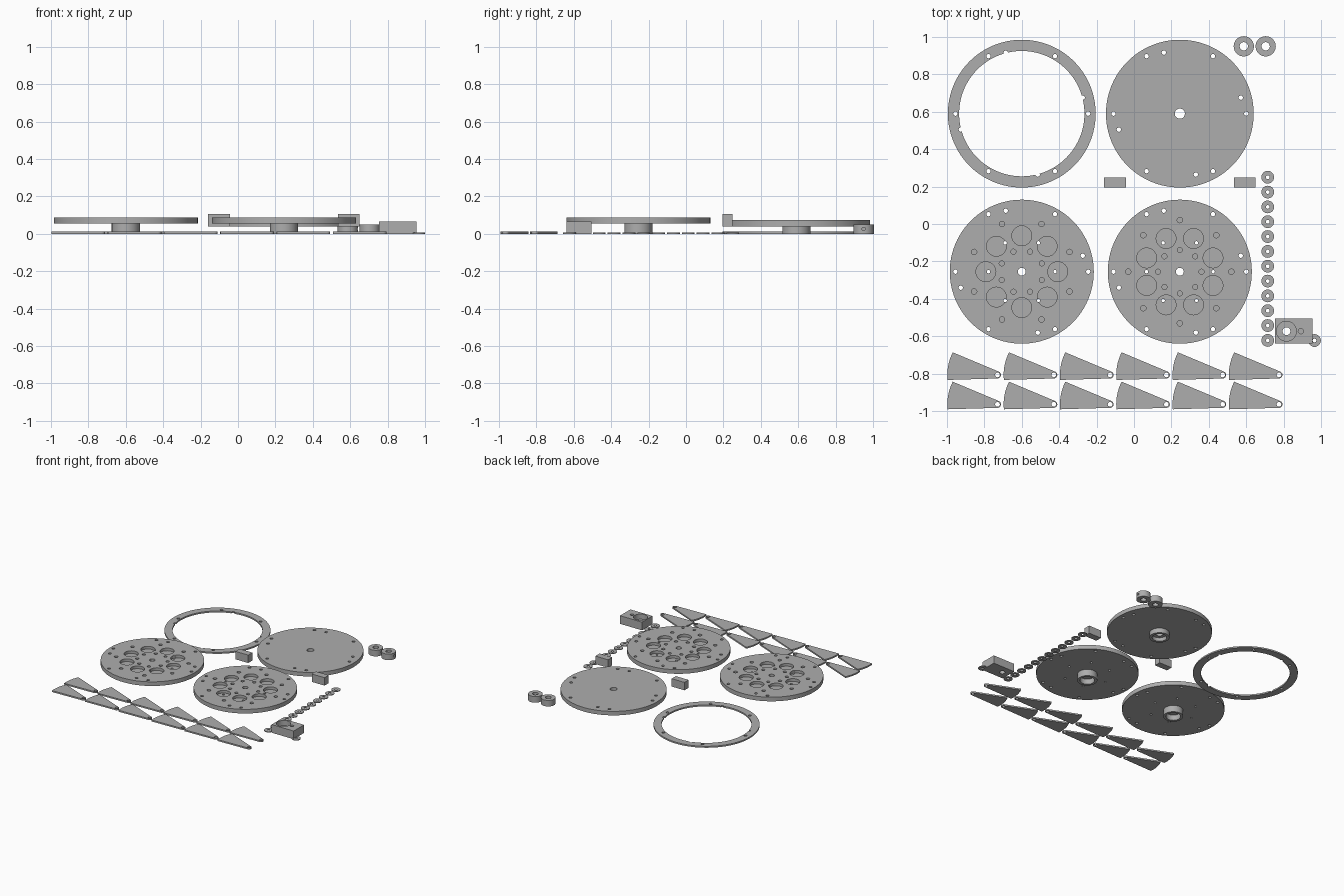
import bpy
import bmesh
from math import sin, cos, radians, tau

cube = bpy.data.objects.get("Cube")
if cube:
    bpy.data.objects.remove(cube, do_unlink=True)

grey = bpy.data.materials.new("plain grey")
grey.use_nodes = True
GREY = (0.42, 0.42, 0.42, 1)
grey.diffuse_color = GREY
grey.node_tree.nodes["Principled BSDF"].inputs["Base Color"].default_value = GREY


def finish(name, bm, loc=(0, 0, 0)):
    bmesh.ops.recalc_face_normals(bm, faces=bm.faces)
    mesh = bpy.data.meshes.new(name)
    bm.to_mesh(mesh)
    bm.free()
    mesh.materials.append(grey)
    obj = bpy.data.objects.new(name, mesh)
    obj.location = loc
    bpy.context.collection.objects.link(obj)
    return obj


def activate(obj):
    bpy.ops.object.select_all(action='DESELECT')
    obj.select_set(True)
    bpy.context.view_layer.objects.active = obj


def smooth(obj):
    activate(obj)
    bpy.ops.object.shade_smooth_by_angle(angle=radians(30))


def lathe(name, profile, loc, seg=96):
    """Spin a closed (radius, height) profile around z."""
    bm = bmesh.new()
    rings = [[bm.verts.new((r * cos(tau * i / seg), r * sin(tau * i / seg), z))
              for r, z in profile] for i in range(seg)]
    n = len(profile)
    for i in range(seg):
        a, b = rings[i], rings[(i + 1) % seg]
        for j in range(n):
            k = (j + 1) % n
            bm.faces.new((a[j], b[j], b[k], a[k]))
    return finish(name, bm, loc)


def washer(name, outer, inner, height, loc, seg=48):
    return lathe(name, [(inner, 0), (outer, 0), (outer, height), (inner, height)], loc, seg)


def extrude(name, points, height, loc):
    bm = bmesh.new()
    face = bm.faces.new([bm.verts.new((x, y, 0)) for x, y in points])
    top = bmesh.ops.extrude_face_region(bm, geom=[face])["geom"]
    bmesh.ops.translate(bm, vec=(0, 0, height),
                        verts=[v for v in top if isinstance(v, bmesh.types.BMVert)])
    return finish(name, bm, loc)


def circle(count, radius, start=0.0):
    """Evenly spaced points on a circle, start in degrees."""
    return [(radius * cos(radians(start) + tau * i / count),
             radius * sin(radians(start) + tau * i / count)) for i in range(count)]


def drill(obj, holes, low, high):
    """Cut vertical holes given as (x, y, radius) in the object's own space."""
    bm = bmesh.new()
    for x, y, r in holes:
        made = bmesh.ops.create_cone(bm, cap_ends=True, segments=32, radius1=r,
                                     radius2=r, depth=high - low)
        bmesh.ops.translate(bm, verts=made["verts"], vec=(x, y, (low + high) / 2))
    cut(obj, finish("cutter", bm, obj.location))


def cut(obj, cutter):
    cutter.hide_render = True
    mod = obj.modifiers.new("holes", 'BOOLEAN')
    mod.operation = 'DIFFERENCE'
    mod.solver = 'EXACT'
    mod.object = cutter
    activate(obj)
    bpy.ops.object.modifier_apply(modifier=mod.name)
    bpy.data.objects.remove(cutter, do_unlink=True)


def with_radius(points, r):
    return [(x, y, r) for x, y in points]


def rim_holes():
    return (with_radius(circle(6, 0.355), 0.0115)
            + with_radius(circle(4, 0.337, 14.7), 0.0115))


def hub_disc(name, radius, bottom, top, bore, loc):
    """Disc with a recessed hub underneath."""
    return lathe(name, [(bore, top), (radius, top), (radius, bottom), (0.075, bottom),
                        (0.075, 0), (0.055, 0), (0.055, bottom - 0.01),
                        (bore, bottom - 0.01)], loc)


# Flat clamping ring
ring = washer("clamping_ring", 0.395, 0.335, 0.012, (-0.6, 0.59, 0), 128)
drill(ring, rim_holes(), -0.02, 0.04)
smooth(ring)

# Plain cover disc
cover = hub_disc("cover_disc", 0.395, 0.04, 0.073, 0.027, (0.245, 0.59, 0))
drill(cover, rim_holes(), 0.02, 0.1)
smooth(cover)

# Two pocketed discs, their patterns turned half a step apart
for name, x, turn in (("left_pocket_disc", 0.245, 22.5), ("right_pocket_disc", -0.6, 0)):
    disc = hub_disc(name, 0.385, 0.054, 0.088, 0.021, (x, -0.255, 0))
    pockets = (with_radius(circle(8, 0.192, turn), 0.053)
               + with_radius(circle(8, 0.276, turn + 22.5), 0.0145)
               + with_radius(circle(8, 0.116, turn + 22.5), 0.0135))
    drill(disc, pockets, 0.066, 0.12)
    drill(disc, rim_holes() + with_radius(circle(6, 0.178), 0.009), 0.03, 0.12)
    smooth(disc)

# Shaft collars with a side screw hole
for i, x in enumerate((0.587, 0.704)):
    collar = washer(f"shaft_collar_{i + 1}", 0.054, 0.022, 0.05, (x, 0.95, 0))
    bm = bmesh.new()
    bmesh.ops.create_cone(bm, cap_ends=True, segments=20, radius1=0.009,
                          radius2=0.009, depth=0.06)
    screw = finish("cutter", bm, (x + 0.04, 0.95, 0.026))
    screw.rotation_euler.y = radians(90)
    bpy.context.view_layer.update()
    cut(collar, screw)
    smooth(collar)

# Row of thin washers plus one spare
spots = [(0.715, 0.25 - 0.0793 * i) for i in range(12)] + [(0.965, -0.623)]
for i, (x, y) in enumerate(spots):
    smooth(washer(f"thin_washer_{i + 1}", 0.034, 0.01, 0.006, (x, y, 0), 32))


def rectangle(w, d):
    return [(-w / 2, -d / 2), (w / 2, -d / 2), (w / 2, d / 2), (-w / 2, d / 2)]


# Small raised blocks
for name, x in (("left_block", 0.592), ("right_block", -0.102)):
    extrude(name, rectangle(0.116, 0.054), 0.065, (x, 0.222, 0.04))

# Bearing block
block = extrude("bearing_block", rectangle(0.2, 0.134), 0.067, (0.854, -0.573, 0))
drill(block, [(-0.039, 0, 0.053), (0.038, 0, 0.014)], 0.025, 0.1)
drill(block, [(-0.039, 0, 0.021)], -0.03, 0.1)
smooth(block)


def arc(radius, start, end, steps):
    return [(radius * cos(radians(start + (end - start) * i / steps)),
             radius * sin(radians(start + (end - start) * i / steps)))
            for i in range(steps + 1)]


# Fan-shaped blades in two rows
outline = arc(0.019, -93, 67, 12) + arc(0.268, 153.2, 185.7, 10)
blade = extrude("blade_1", outline, 0.012, (-0.73, -0.807, 0))
drill(blade, [(0, 0, 0.0125)], -0.02, 0.04)
smooth(blade)
for i in range(1, 12):
    copy = bpy.data.objects.new(f"blade_{i + 1}", blade.data)
    copy.location = (-0.73 + 0.301 * (i % 6), -0.807 - 0.157 * (i // 6), 0)
    bpy.context.collection.objects.link(copy)
